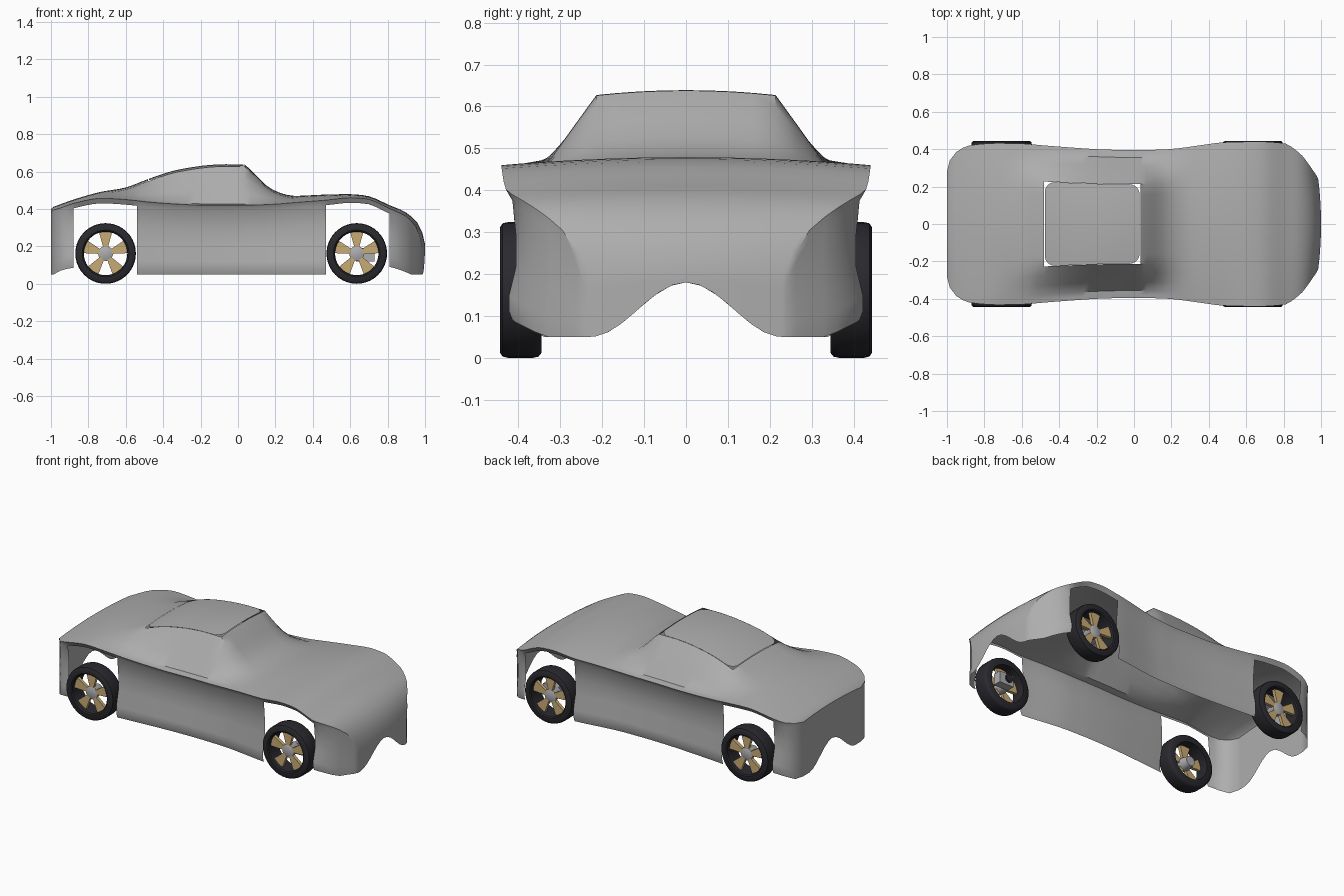
import bpy, bmesh, math
from mathutils import Vector

if "Cube" in bpy.data.objects:
    bpy.data.objects.remove(bpy.data.objects["Cube"])


def material(name, rgb):
    m = bpy.data.materials.new(name)
    m.diffuse_color = (*rgb, 1)
    m.use_nodes = True
    m.node_tree.nodes["Principled BSDF"].inputs["Base Color"].default_value = m.diffuse_color
    return m


GREY = material("body_grey", (0.42, 0.42, 0.42))
BLACK = material("tyre_black", (0.022, 0.022, 0.028))
GOLD = material("spoke_gold", (0.58, 0.41, 0.18))
SILVER = material("hub_silver", (0.42, 0.42, 0.44))


def finish(name, bm, mat, angle=40):
    bmesh.ops.recalc_face_normals(bm, faces=bm.faces)
    me = bpy.data.meshes.new(name)
    bm.to_mesh(me)
    bm.free()
    me.materials.append(mat)
    ob = bpy.data.objects.new(name, me)
    bpy.context.collection.objects.link(ob)
    bpy.ops.object.select_all(action='DESELECT')
    ob.select_set(True)
    bpy.context.view_layer.objects.active = ob
    bpy.ops.object.shade_smooth_by_angle(angle=math.radians(angle))
    return ob


# Body stations: x, centre height, shoulder height, half width
ST = [(-1, .40, .385, .28), (-.985, .412, .395, .34), (-.95, .425, .405, .385),
      (-.88, .45, .43, .42), (-.74, .49, .457, .432), (-.6, .515, .45, .43),
      (-.48, .56, .437, .42), (-.35, .603, .427, .41), (-.2, .63, .42, .40),
      (-.08, .639, .42, .396), (.035, .638, .42, .395), (.065, .612, .42, .396),
      (.15, .527, .423, .398), (.22, .488, .427, .403), (.3, .47, .434, .413),
      (.47, .477, .447, .436), (.6, .479, .46, .44), (.7, .468, .452, .44),
      (.81, .42, .402, .43), (.9, .38, .36, .365), (.96, .325, .305, .295),
      (.985, .275, .255, .265), (1, .21, .19, .24)]
TS = (0, .13, .27, .4, .54, .66, .78, .9, .96, 1)


def station(x):
    """Smooth interpolation of the station table."""
    i = 0
    while i < len(ST) - 2 and x > ST[i + 1][0]:
        i += 1
    a, b = ST[i], ST[i + 1]
    p, q = ST[max(i - 1, 0)], ST[min(i + 2, len(ST) - 1)]
    h = b[0] - a[0]
    u = (x - a[0]) / h
    out = []
    for k in (1, 2, 3):
        sl = (b[k] - a[k]) / h
        m0 = (b[k] - p[k]) / (b[0] - p[0])
        m1 = (q[k] - a[k]) / (q[0] - a[0])
        # limit the tangents so the curve never overshoots
        m0 = 0 if m0 * sl < 0 else math.copysign(min(abs(m0), 2 * abs(sl)), sl)
        m1 = 0 if m1 * sl < 0 else math.copysign(min(abs(m1), 2 * abs(sl)), sl)
        out.append((2*u**3 - 3*u*u + 1) * a[k] + (u**3 - 2*u*u + u) * h * m0
                   + (3*u*u - 2*u**3) * b[k] + (u**3 - u*u) * h * m1)
    return out


def surf(x, t):
    """Point on the upper skin, t runs -1..1 across the car."""
    c, s, w = station(x)
    a = abs(t)
    d = min(c, s + .04)
    cabin = max(0, min(1, (.9 - a) / .36))
    z = s + (d - s) * (1 - a * a) + (c - d) * cabin
    bow = .015 * a * a * max(0, (x - .9) / .1)
    return Vector((x - bow, t * w, z))


def bottom(p):
    """Lower edge: flat sills, arched cut-out in both bumpers."""
    y = abs(p.y)
    if abs(p.x) < .8:
        return .05
    if y < .23:
        return .05 + .065 * (1 + math.cos(math.pi * y / .23))
    return .05 + .04 * max(0, min(1, (y - .34) / .09))


# Body shell: upper skin with a roof opening, then walls dropped from its rim
xs = [ST[0][0]]
for a, b in zip(ST, ST[1:]):
    n = max(1, round((b[0] - a[0]) / .035))
    xs += [a[0] + (b[0] - a[0]) * k / n for k in range(1, n + 1)]
xs = sorted(set(xs) | {-.54})
cols = [-t for t in TS[:0:-1]] + list(TS)
bm = bmesh.new()
grid = [[bm.verts.new(surf(x, t)) for t in cols] for x in xs]
for i in range(len(xs) - 1):
    for j in range(len(cols) - 1):
        xm, tm = (xs[i] + xs[i + 1]) / 2, (cols[j] + cols[j + 1]) / 2
        if -.48 < xm < .035 and abs(tm) < .54:
            continue
        bm.faces.new((grid[i][j], grid[i + 1][j], grid[i + 1][j + 1], grid[i][j + 1]))
rim = ([r[0] for r in grid] + grid[-1][1:-1] +
       [r[-1] for r in reversed(grid)] + grid[0][-2:0:-1])
rows = ((.3, .028), (.55, .028), (.8, .008), (.92, .008), (1, .018))
N = len(rim)
walls = []
for k, v in enumerate(rim):
    e = rim[(k + 1) % N].co - rim[k - 1].co
    n = Vector((e.y, -e.x, 0)).normalized()
    amount = abs(n.y) ** 2
    zl, zb = v.co.z - .027, bottom(v.co)
    col = [v, bm.verts.new((v.co.x, v.co.y - n.y * .018 * amount, zl))]
    for f, inset in rows:
        col.append(bm.verts.new((v.co.x, v.co.y - n.y * inset * amount, zl + (zb - zl) * f)))
    walls.append(col)
for k in range(N):
    a, b = walls[k], walls[(k + 1) % N]
    xm = (a[0].co.x + b[0].co.x) / 2
    side = abs(a[0].co.y) > .3
    opening = side and (.47 < xm < .81 or -.88 < xm < -.54)
    for r in range(1 if opening else len(a) - 1):
        bm.faces.new((a[r], a[r + 1], b[r + 1], b[r]))
loose = [v for v in bm.verts if not v.link_faces]
bmesh.ops.delete(bm, geom=loose, context='VERTS')
finish("body_shell", bm, GREY)

# Roof panel with rounded corners
bm = bmesh.new()
x0, x1, rad = -.477, .03, .055
px = [x0 + rad * (1 - math.cos(k * math.pi / 12)) for k in range(6)]
px += [x0 + rad + (x1 - x0 - 2 * rad) * k / 10 for k in range(11)]
px += [x1 - rad * (1 - math.cos(k * math.pi / 12)) for k in range(5, -1, -1)]
prev = None
for x in px:
    k = max(0, rad - min(x - x0, x1 - x))
    tm = .538 - (rad - math.sqrt(max(0, rad * rad - k * k))) / .4
    row = [bm.verts.new(surf(x, tm * j / 5)) for j in range(-5, 6)]
    if prev:
        for j in range(10):
            bm.faces.new((prev[j], row[j], row[j + 1], prev[j + 1]))
    prev = row
finish("roof_panel", bm, GREY)


def lathe(name, profile, cx, side, mat, seg=40):
    """Spin a closed (radius, y) profile around a wheel axle."""
    bm = bmesh.new()
    rings = []
    for k in range(seg):
        a = 2 * math.pi * k / seg
        rings.append([bm.verts.new((cx + r * math.cos(a), side * y, .162 + r * math.sin(a)))
                      for r, y in profile])
    n = len(profile)
    for k in range(seg):
        p, q = rings[k], rings[(k + 1) % seg]
        for j in range(n):
            bm.faces.new((p[j], p[(j + 1) % n], q[(j + 1) % n], q[j]))
    bmesh.ops.remove_doubles(bm, verts=bm.verts, dist=1e-5)
    finish(name, bm, mat)


def box(name, lo, hi, mat):
    bm = bmesh.new()
    bmesh.ops.create_cube(bm, size=1)
    for v in bm.verts:
        v.co = [lo[i] + (v.co[i] + .5) * (hi[i] - lo[i]) for i in range(3)]
    finish(name, bm, mat, 30)


TYRE = ((.116, .345), (.15, .345), (.159, .352), (.162, .365), (.162, .425),
        (.159, .438), (.15, .444), (.125, .444), (.118, .438), (.116, .425))
HUB = ((0, .35), (.03, .35), (.04, .40), (.04, .418), (.022, .425), (0, .425))
for cx, end in ((.635, "front"), (-.708, "rear")):
    for side, s_name in ((-1, "right"), (1, "left")):
        tag = end + "_" + s_name
        lathe("tyre_" + tag, TYRE, cx, side, BLACK)
        lathe("hub_" + tag, HUB, cx, side, SILVER, 20)
        # Five wedge spokes
        bm = bmesh.new()
        for k in range(5):
            a = math.pi / 2 + k * math.tau / 5
            u, t = (math.cos(a), math.sin(a)), (-math.sin(a), math.cos(a))
            shape = ((.03, -.012), (.117, -.036), (.117, .036), (.03, .012))
            near, far = [[bm.verts.new((cx + r * u[0] + h * t[0], side * y,
                                        .162 + r * u[1] + h * t[1]))
                          for r, h in shape] for y in (.42, .40)]
            bm.faces.new(near)
            bm.faces.new(far)
            for j in range(4):
                m = (j + 1) % 4
                bm.faces.new((near[j], near[m], far[m], far[j]))
        finish("spokes_" + tag, bm, GOLD, 30)
        # Steering block behind each front wheel
        if end == "front":
            ys = sorted((side * .30, side * .352))
            box("upright_" + tag, (.63, ys[0], .12), (.73, ys[1], .19), SILVER)
            lathe("axle_cap_" + tag, ((0, .29), (.025, .29), (.025, .31), (0, .31)),
                  cx + .03, side, BLACK, 16)
